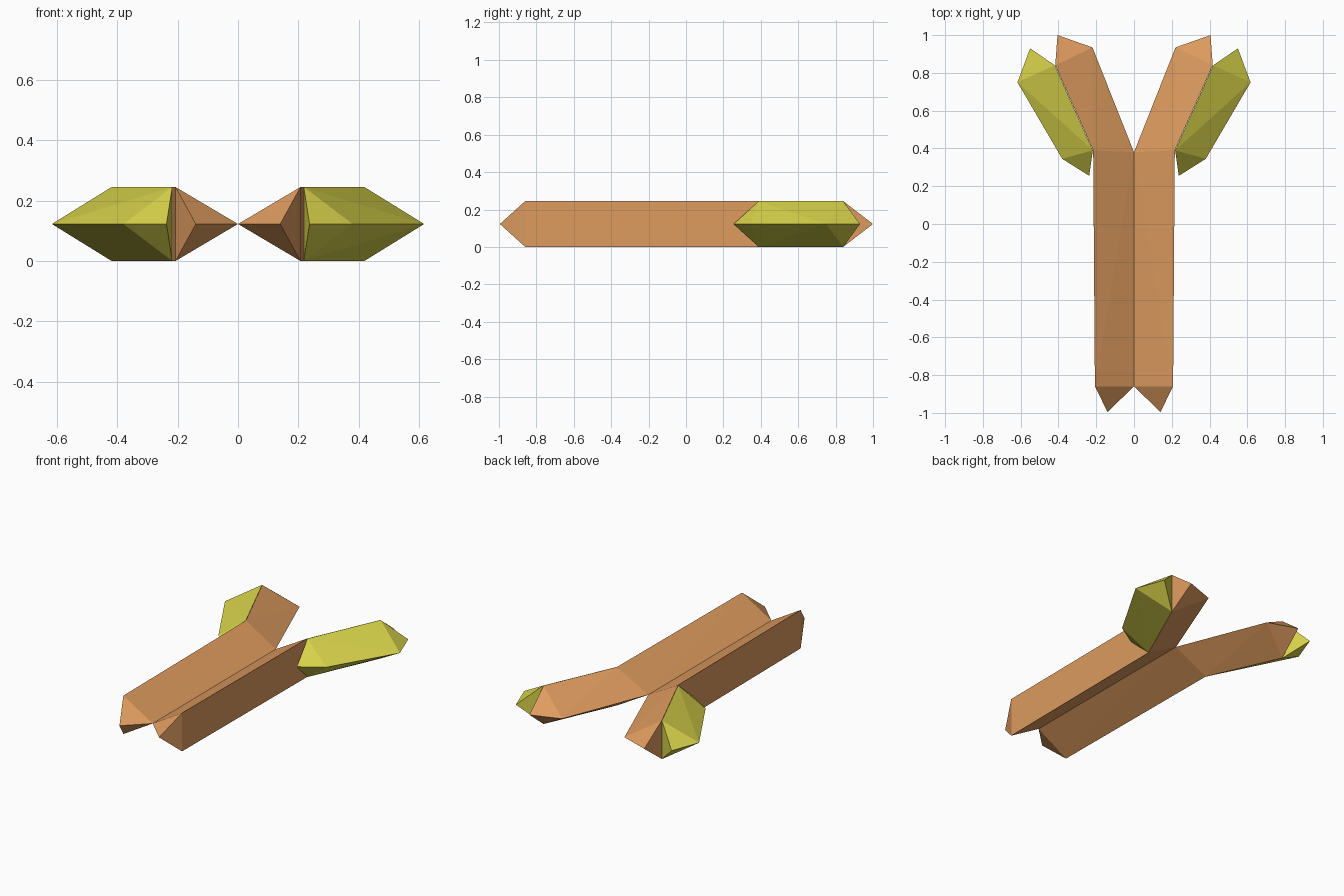
import bpy
import bmesh

cube = bpy.data.objects.get("Cube")
if cube:
    bpy.data.objects.remove(cube, do_unlink=True)

HEIGHT = 0.245
MID = HEIGHT / 2


def make_material(name, colour):
    mat = bpy.data.materials.new(name)
    mat.use_nodes = True
    mat.diffuse_color = colour
    mat.node_tree.nodes["Principled BSDF"].inputs["Base Color"].default_value = colour
    return mat


def pointed_prism(name, ridge, wall, start_tip, end_tip, mat):
    """Triangular bar: a mid-height ridge, an upright wall, and a point at each end."""
    bm = bmesh.new()

    def row(points, z):
        return [bm.verts.new((x, y, z)) for x, y in points]

    low, high, mid = row(wall, 0), row(wall, HEIGHT), row(ridge, MID)
    tips = row([start_tip, end_tip], MID)

    # Sloping faces and upright wall along the bar
    for i in range(len(ridge) - 1):
        for edge in (low, high):
            bm.faces.new((edge[i], edge[i + 1], mid[i + 1]))
            bm.faces.new((edge[i], mid[i + 1], mid[i]))
        bm.faces.new((low[i], low[i + 1], high[i + 1], high[i]))

    # Pointed ends
    for tip, i in zip(tips, (0, -1)):
        ring = (low[i], high[i], mid[i])
        for j in range(3):
            bm.faces.new((ring[j], ring[(j + 1) % 3], tip))

    bmesh.ops.recalc_face_normals(bm, faces=bm.faces[:])
    mesh = bpy.data.meshes.new(name)
    bm.to_mesh(mesh)
    bm.free()
    mesh.materials.append(mat)
    obj = bpy.data.objects.new(name, mesh)
    bpy.context.collection.objects.link(obj)

    # Matching part on the other side
    mirror = obj.modifiers.new("Mirror", "MIRROR")
    mirror.use_mirror_merge = False
    return obj


orange = make_material("warm orange", (0.73, 0.328, 0.114, 1))
yellow = make_material("olive yellow", (0.694, 0.658, 0.07, 1))

# Long stems that bend outwards into arms
pointed_prism("forked_stem",
              ridge=[(0, -0.86), (0, 0.38), (0.22, 0.935)],
              wall=[(0.207, -0.86), (0.216, 0.39), (0.417, 0.84)],
              start_tip=(0.14, -0.995), end_tip=(0.405, 1.0), mat=orange)

# Side pieces lying against the arms
pointed_prism("side_piece",
              ridge=[(0.38, 0.345), (0.617, 0.75)],
              wall=[(0.218, 0.39), (0.419, 0.84)],
              start_tip=(0.237, 0.255), end_tip=(0.55, 0.93), mat=yellow)
